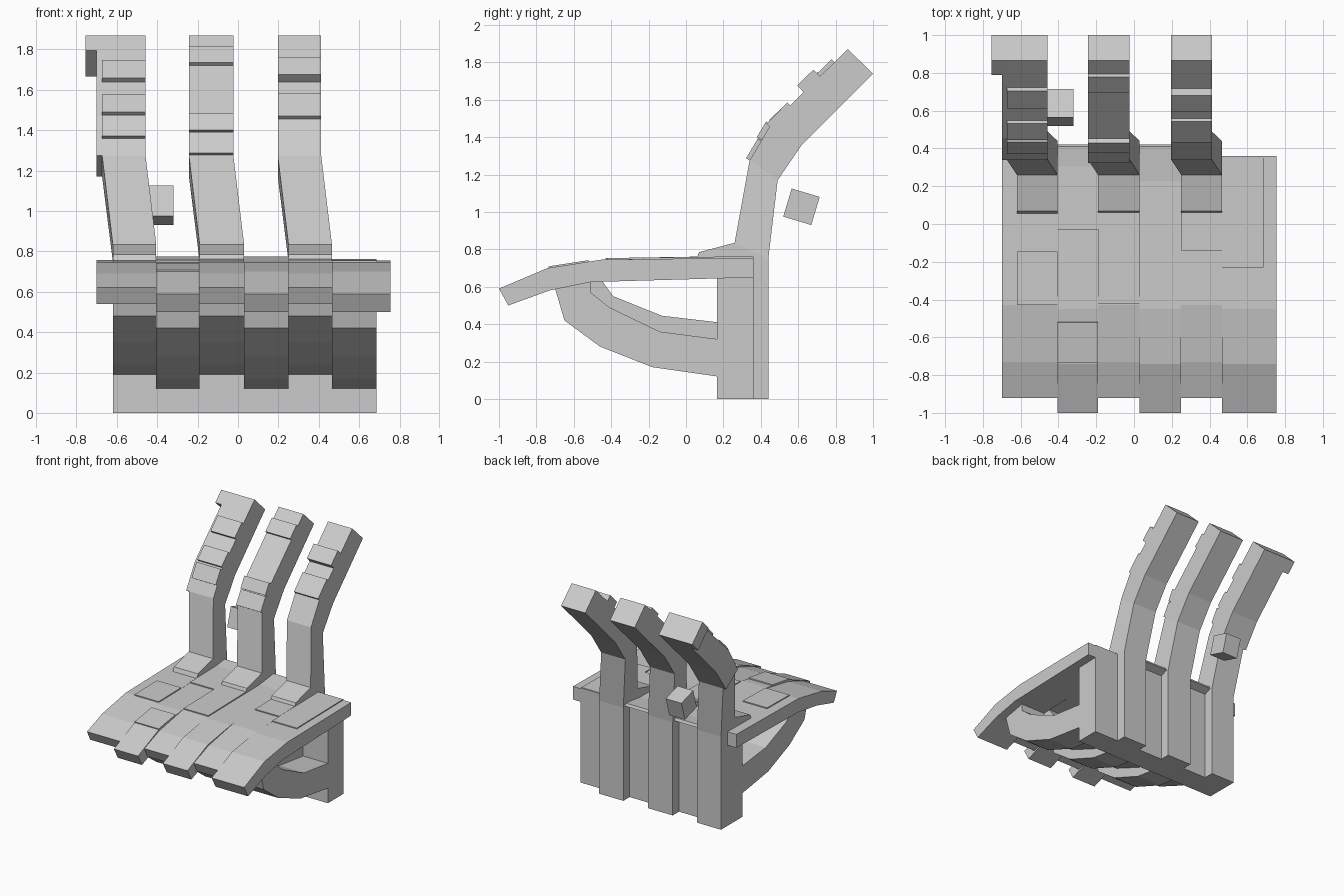
import bpy, bmesh
from mathutils import Vector

if "Cube" in bpy.data.objects:
    bpy.data.objects.remove(bpy.data.objects["Cube"])


def prism(name, x0, x1, pts):
    """Extrude a (y, z[, x shift]) outline from x0 to x1."""
    bm = bmesh.new()
    rings = []
    for x in (x0, x1):
        rings.append([bm.verts.new((x + (p[2] if len(p) > 2 else 0), p[0], p[1])) for p in pts])
    n = len(pts)
    bm.faces.new(rings[0])
    bm.faces.new(rings[1][::-1])
    for i in range(n):
        j = (i + 1) % n
        bm.faces.new((rings[0][i], rings[1][i], rings[1][j], rings[0][j]))
    bmesh.ops.recalc_face_normals(bm, faces=bm.faces)
    me = bpy.data.meshes.new(name)
    bm.to_mesh(me)
    bm.free()
    ob = bpy.data.objects.new(name, me)
    bpy.context.collection.objects.link(ob)
    return ob


def at(path, axis, v):
    """Point on a polyline where the given coordinate equals v."""
    for a, b in zip(path, path[1:]):
        if a[axis] <= v <= b[axis]:
            return Vector(a).lerp(Vector(b), (v - a[axis]) / (b[axis] - a[axis]))
    return Vector(path[-1])


def plate(name, x0, x1, path, axis, v0, v1, t):
    """Thin raised panel lying on a profile path."""
    a, b = at(path, axis, v0), at(path, axis, v1)
    d = (b - a).normalized()
    n = Vector((-d.y, d.x))
    prism(name, x0, x1, [a - n * .02, a + n * t, b + n * t, b - n * .02])


EDGES = [-.62, -.405, -.19, .03, .25, .465, .685]

# Side profiles (y, z)
long_top = [(-1, .59), (-.74, .70), (-.45, .745), (.36, .755)]
long_seat = long_top + [(.36, .65), (-.51, .625), (-.73, .58), (-.95, .50)]
short_top = [(-.92, .62), (-.73, .69), (-.43, .745), (.36, .758)]
short_seat = short_top + [(.36, .65), (-.43, .635), (-.66, .60), (-.88, .54)]
low_brace = [(.17, .12), (-.18, .17), (-.46, .28), (-.65, .42), (-.70, .59),
             (-.51, .63), (-.51, .57), (-.41, .49), (-.14, .36), (.17, .32)]
high_brace = [(.17, .19), (-.16, .24), (-.43, .35), (-.62, .48), (-.66, .61),
              (-.455, .64), (-.39, .55), (-.13, .445), (.17, .41)]
back_front = [(.34, 1.275), (.455, 1.47), (.865, 1.87)]
back_rear = [(1, 1.74), (.62, 1.36), (.49, 1.17)]
LEAN = -.053

# Six ribs: odd ones carry a leaning back post, even ones are recessed
for i in range(6):
    x0, x1 = EDGES[i], EDGES[i + 1]
    tall = i % 2 == 0
    rear = .44 if tall else .36
    prism("leg_slab", x0, x1, [(.165, 0), (rear, 0), (rear, .75), (.165, .75)])
    prism("seat_slat", x0, x1, short_seat if tall else long_seat)
    prism("seat_brace", x0, x1, high_brace if tall else low_brace)
    if tall:
        prism("back_foot", x0, x1, [(.055, .75), (.07, .785), (.26, .835), (.44, .75)])
        prism("back_lower", x0, x1, [(.26, .835), (.34, 1.275, LEAN),
                                     (.49, 1.17, LEAN), (.44, .75)])
        prism("back_upper", x0 + LEAN, x1 + LEAN, back_front + back_rear)
    elif i < 5:
        prism("seat_rear_cap", x0, x1, [(.2, .75), (.41, .775), (.42, .755), (.36, .73)])

# Edge strips either side of the seat
prism("right_seat_edge", .685, .755, long_seat)
prism("left_seat_edge", -.70, -.62, short_seat)
prism("right_corner_panel", .465, .685, [(.2, .75), (.36, .762), (.36, .74)])

# Raised seat panels: rib, y start, y end
for i, a, b in [(0, -.43, -.145), (1, -.735, -.52), (1, -.03, .35),
                (2, -.42, .06), (4, -.14, .06), (5, -.23, .35)]:
    plate("seat_panel", EDGES[i], EDGES[i + 1], long_top if i % 2 else short_top, 0, a, b, .008)

# Raised back panels: rib, z start, z end, thickness
for i, a, b, t in [(0, 1.36, 1.465, .022), (0, 1.475, 1.56, .022), (0, 1.64, 1.73, .025),
                   (2, 1.276, 1.38, .022), (2, 1.385, 1.468, .03), (2, 1.72, 1.80, .022),
                   (4, 1.455, 1.57, .022), (4, 1.64, 1.725, .05)]:
    plate("back_panel", EDGES[i] + LEAN, EDGES[i + 1] + LEAN, back_front, 1, a, b, t)

# Left post side plate, wider tip and small loose block behind it
prism("back_side_plate", -.70, -.67, back_front + back_rear)
prism("back_tip", -.755, -.67, [(.79, 1.795), (.865, 1.87), (1, 1.74), (.925, 1.665)])
prism("rear_block", -.46, -.32, [(.565, 1.125), (.715, 1.08), (.67, .93), (.52, .975)])
